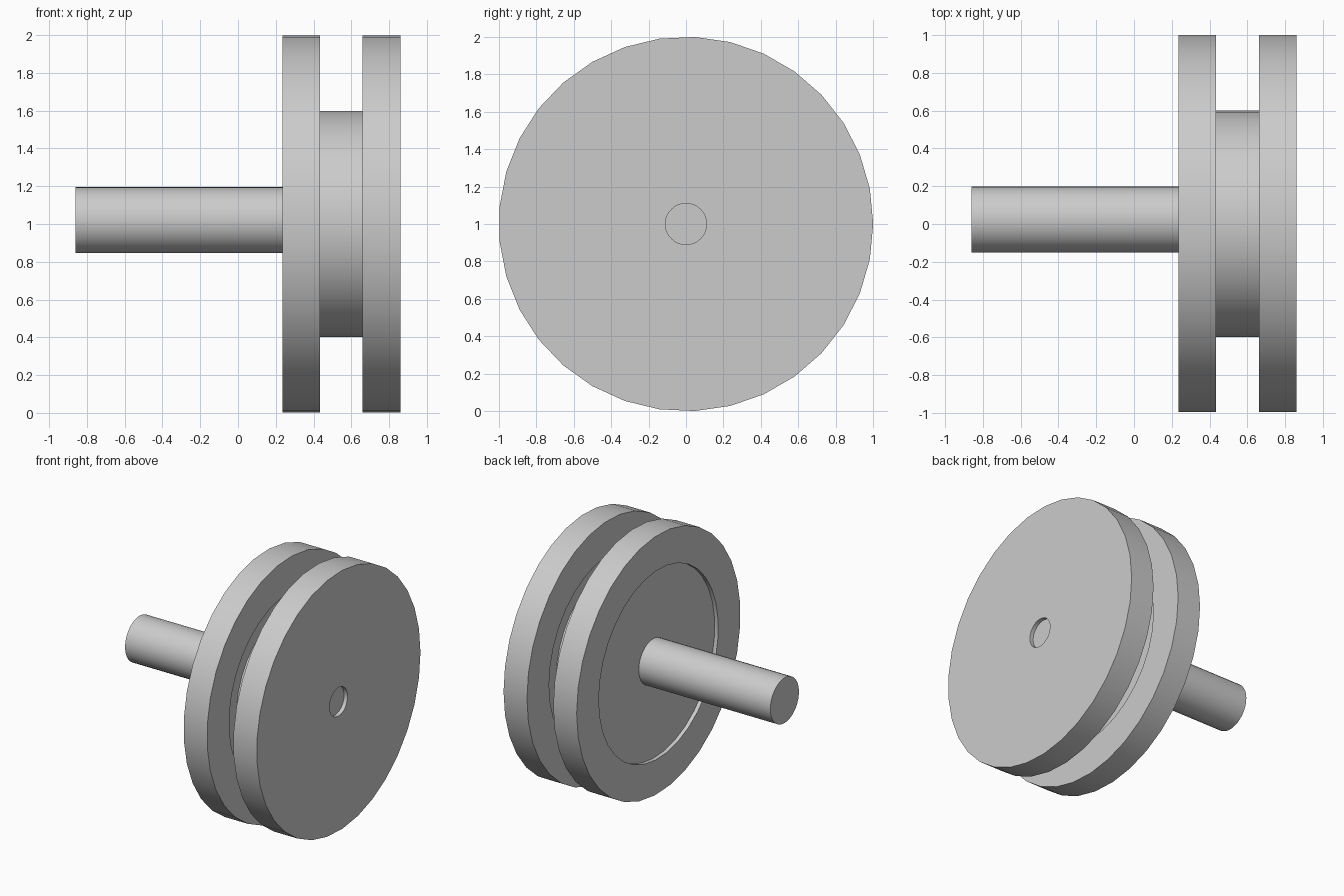
import bpy
import bmesh
from math import cos, sin, tau, radians

cube = bpy.data.objects.get("Cube")
if cube:
    bpy.data.objects.remove(cube, do_unlink=True)

SIDES = 33
grey = bpy.data.materials.new("plain_grey")
grey.use_nodes = True
colour = (0.6, 0.6, 0.6, 1)
grey.diffuse_color = colour
grey.node_tree.nodes["Principled BSDF"].inputs["Base Color"].default_value = colour


def lathe(name, profile, y=0.0, z=1.0):
    """Spin an (x, radius) outline about an axis along x, capping both ends."""
    bm = bmesh.new()
    rings = [[bm.verts.new((x, y + r * cos(tau * i / SIDES), z + r * sin(tau * i / SIDES)))
              for i in range(SIDES)] for x, r in profile]
    for a, b in zip(rings, rings[1:]):
        for i in range(SIDES):
            j = (i + 1) % SIDES
            bm.faces.new((a[i], a[j], b[j], b[i]))
    bm.faces.new(rings[0])
    bm.faces.new(rings[-1])
    bmesh.ops.recalc_face_normals(bm, faces=bm.faces)
    mesh = bpy.data.meshes.new(name)
    bm.to_mesh(mesh)
    bm.free()
    mesh.materials.append(grey)
    obj = bpy.data.objects.new(name, mesh)
    bpy.context.collection.objects.link(obj)
    bpy.ops.object.select_all(action="DESELECT")
    obj.select_set(True)
    bpy.context.view_layer.objects.active = obj
    bpy.ops.object.shade_smooth_by_angle(angle=radians(30))
    return obj


def flange(name, x0, x1, left_recess, right_recess, depth=0.03):
    """Disc with a shallow round recess in each side."""
    lathe(name, [(x0 + depth, left_recess), (x0, left_recess), (x0, 1),
                 (x1, 1), (x1, right_recess), (x1 - depth, right_recess)])


# Two flanges: wide recesses, and a small socket in the outer right face
flange("shaft_side_flange", 0.235, 0.435, 0.73, 0.73)
flange("outer_flange", 0.66, 0.86, 0.73, 0.11)

# Hub between the recess floors
lathe("hub", [(0.4, 0.6), (0.695, 0.6)])

# Shaft, slightly off the disc axis
lathe("shaft", [(-0.86, 0.175), (0.27, 0.175)], y=0.024, z=1.02)
